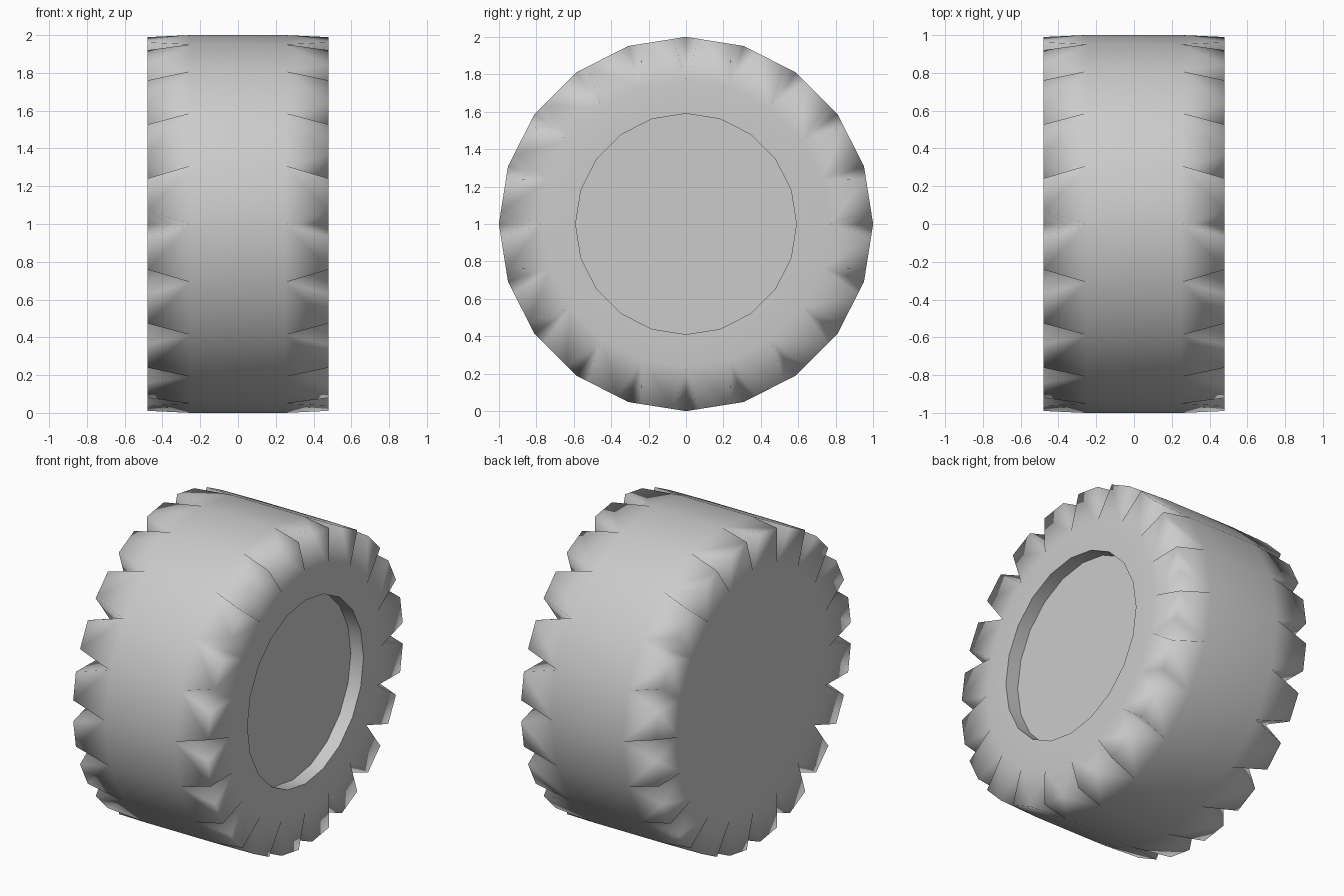
import bpy, bmesh
from math import sin, cos, pi
from mathutils import Vector

if "Cube" in bpy.data.objects:
    bpy.data.objects.remove(bpy.data.objects["Cube"])

N = 20             # tread facets
HALF = 0.48        # half width
R_TREAD = 1.0      # outer radius
R_NOTCH = 0.766    # where a notch ends on the sidewall
X_NOTCH = 0.25     # where a notch ends on the tread
OPEN = 0.22        # notch opening as a fraction of a facet
R_HUB = 0.59
DEPTH = 0.09

bm = bmesh.new()


def point(x, r, k):
    a = 2 * pi * k / N
    return Vector((x, r * cos(a), 1 + r * sin(a)))


def ring(x, r):
    return [bm.verts.new(point(x, r, k)) for k in range(N)]


def bridge(a, b):
    return [bm.faces.new((a[k], a[(k + 1) % N], b[(k + 1) % N], b[k])) for k in range(N)]


def shoulder(s):
    """Notched tread shoulder on one side: notch tips, lug corners, sidewall ring."""
    tip = ring(s * X_NOTCH, R_TREAD)
    root = ring(s * HALF, R_NOTCH)
    first, last = [], []
    for k in range(N):
        a, b = point(s * HALF, R_TREAD, k), point(s * HALF, R_TREAD, k + 1)
        first.append(bm.verts.new(a.lerp(b, OPEN)))
        last.append(bm.verts.new(a.lerp(b, 1 - OPEN)))
    for k in range(N):
        n = (k + 1) % N
        bm.faces.new((tip[k], first[k], last[k], tip[n]))      # lug top
        bm.faces.new((root[k], first[k], last[k], root[n]))    # lug end
        bm.faces.new((tip[k], root[k], first[k]))              # notch walls
        bm.faces.new((tip[n], root[n], last[k]))
    return tip, root


# Tread with lugs on both shoulders
tip_r, root_r = shoulder(1)
tip_l, root_l = shoulder(-1)
bridge(tip_l, tip_r)

# Closed flat side
inner_l = ring(-HALF, R_HUB)
bridge(root_l, inner_l)
bm.faces.new(inner_l)

# Side with recessed hub
rim = ring(HALF, R_HUB)
floor = ring(HALF - DEPTH, R_HUB)
bridge(root_r, rim)
bridge(rim, floor)
bm.faces.new(floor)

bmesh.ops.recalc_face_normals(bm, faces=bm.faces[:])

# Smooth tread, crisp hub edges
for f in bm.faces:
    f.smooth = True
for loop in (rim, floor):
    for k in range(N):
        bm.edges.get((loop[k], loop[(k + 1) % N])).smooth = False

mesh = bpy.data.meshes.new("tyre")
bm.to_mesh(mesh)
bm.free()
bpy.context.collection.objects.link(bpy.data.objects.new("tyre", mesh))
